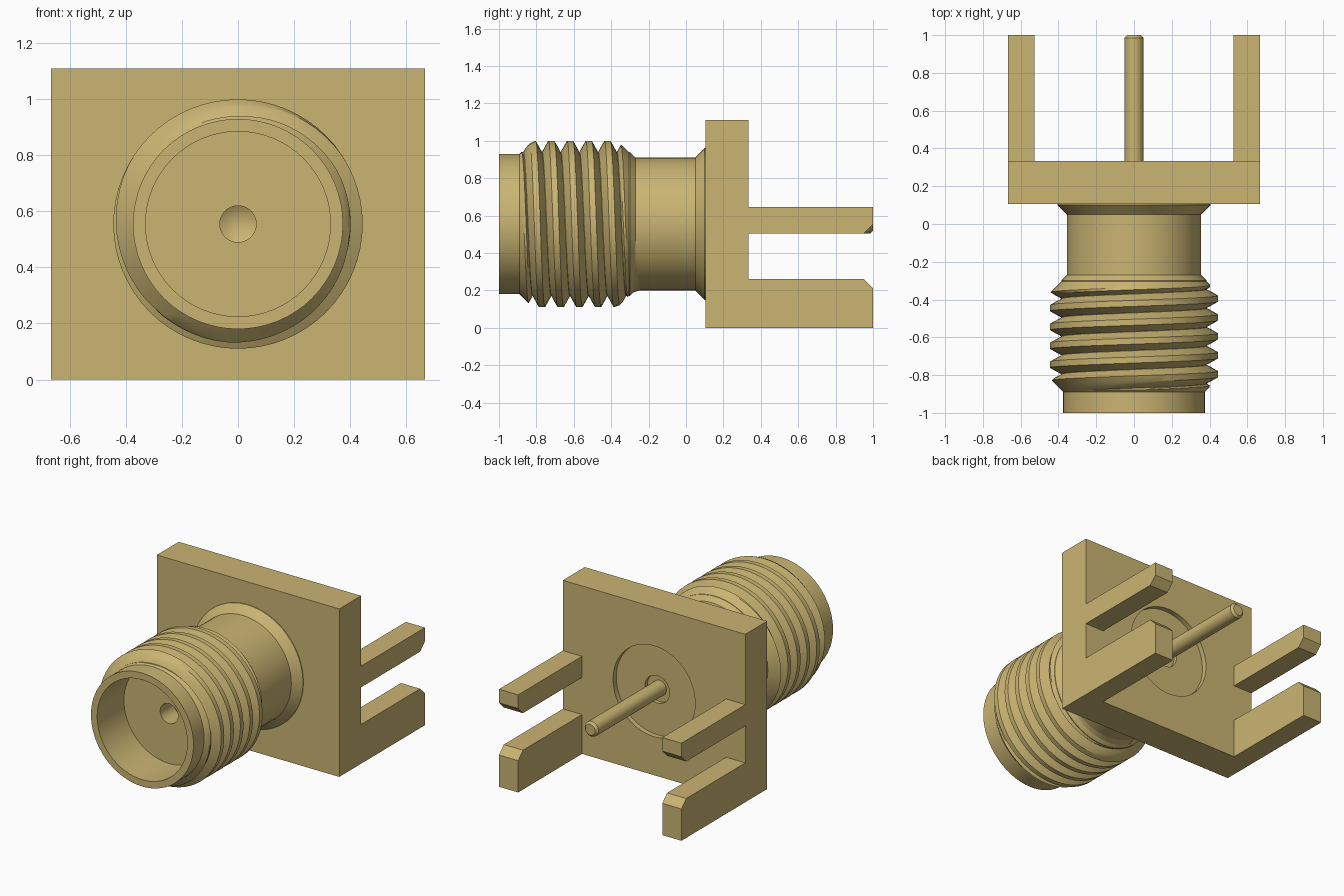
import bpy, bmesh, math

old = bpy.data.objects.get("Cube")
if old:
    bpy.data.objects.remove(old, do_unlink=True)

AXIS_Z = 0.555
SEG = 64

gold = bpy.data.materials.new("brushed gold")
gold.use_nodes = True
COLOUR = (0.59, 0.46, 0.17, 1)
gold.diffuse_color = COLOUR
gold.node_tree.nodes["Principled BSDF"].inputs["Base Color"].default_value = COLOUR


def finish(name, bm, smooth=True):
    bmesh.ops.remove_doubles(bm, verts=bm.verts, dist=1e-5)
    bmesh.ops.recalc_face_normals(bm, faces=bm.faces)
    mesh = bpy.data.meshes.new(name)
    bm.to_mesh(mesh)
    bm.free()
    mesh.materials.append(gold)
    if smooth:
        mesh.shade_smooth()
        mesh.set_sharp_from_angle(angle=math.radians(25))
    obj = bpy.data.objects.new(name, mesh)
    bpy.context.collection.objects.link(obj)
    return obj


def on_axis(y, r, t):
    return (r * math.sin(t), y, AXIS_Z + r * math.cos(t))


def revolve(bm, profile):
    """Spin (y, radius) points about the connector axis."""
    rings = []
    for y, r in profile:
        if r == 0:
            rings.append([bm.verts.new((0, y, AXIS_Z))] * SEG)
        else:
            rings.append([bm.verts.new(on_axis(y, r, 2 * math.pi * i / SEG))
                          for i in range(SEG)])
    for a, b in zip(rings, rings[1:]):
        for i in range(SEG):
            j = (i + 1) % SEG
            quad = list(dict.fromkeys((a[i], a[j], b[j], b[i])))
            bm.faces.new(quad)
    return rings


# Barrel: socket hole, insulator face, bore, rim, thread core, neck, flare
bm = bmesh.new()
revolve(bm, [(-0.54, 0), (-0.58, 0.065), (-0.72, 0.065), (-0.72, 0.09),
             (-0.72, 0.29), (-0.72, 0.33), (-1.0, 0.33), (-1.0, 0.375),
             (-0.89, 0.375), (-0.88, 0.385), (-0.30, 0.385), (-0.27, 0.355),
             (0.05, 0.355), (0.10, 0.405), (0.11, 0.405), (0.11, 0)])
finish("barrel", bm)

# Helical thread, trimmed by a cone at each end
PITCH, CREST = 0.1, 0.445
SECTION = [(-0.052, 0.38), (-0.04, 0.402), (-0.028, 0.424), (-0.016, CREST),
           (0.016, CREST), (0.028, 0.424), (0.04, 0.402), (0.052, 0.38)]


def trimmed(y, r):
    return max(0.345, min(r, 0.375 + (y + 0.89), 0.355 - (y + 0.275)))


bm = bmesh.new()
rows = []
for k in range(-SEG, int(5.6 * SEG) + 1):
    t = 2 * math.pi * k / SEG
    mid = -0.82 + PITCH * k / SEG
    rows.append([bm.verts.new(on_axis(mid + d, trimmed(mid + d, r), t))
                 for d, r in SECTION])
for a, b in zip(rows, rows[1:]):
    for i in range(len(SECTION)):
        j = (i + 1) % len(SECTION)
        bm.faces.new((a[i], a[j], b[j], b[i]))
bm.faces.new(rows[0])
bm.faces.new(rows[-1])
finish("screw_thread", bm)

# Mounting plate with a shallow round recess in its back
bm = bmesh.new()
W, H, Y0, Y1 = 0.667, 1.11, 0.105, 0.333
corners = [(-W, 0), (W, 0), (W, H), (-W, H)]
front = [bm.verts.new((x, Y0, z)) for x, z in corners]
back = [bm.verts.new((x, Y1, z)) for x, z in corners]
bm.faces.new(front)
for i in range(4):
    j = (i + 1) % 4
    bm.faces.new((front[i], front[j], back[j], back[i]))
revolve(bm, [(Y1, 0.30), (0.30, 0.30), (0.30, 0.09), (0.275, 0.09), (0.275, 0)])
rim = [e for e in bm.edges if e.is_boundary]
bmesh.ops.triangle_fill(bm, edges=rim, use_beauty=True, normal=(0, 1, 0))
finish("mounting_plate", bm)

# Centre contact pin
bm = bmesh.new()
revolve(bm, [(0.25, 0), (0.25, 0.05), (0.985, 0.05), (1.0, 0.036), (1.0, 0)])
finish("centre_pin", bm)

# Board legs, two on each side, each with one chamfered tip corner
LEGS = {
    "upper_leg": [(Y1, 0.505), (0.95, 0.505), (1, 0.555), (1, 0.645), (Y1, 0.645)],
    "lower_leg": [(Y1, 0), (1, 0), (1, 0.21), (0.95, 0.26), (Y1, 0.26)],
}
for side, s in (("left", 1), ("right", -1)):
    for name, outline in LEGS.items():
        bm = bmesh.new()
        inner = [bm.verts.new((s * 0.527, y, z)) for y, z in outline]
        outer = [bm.verts.new((s * W, y, z)) for y, z in outline]
        bm.faces.new(inner)
        bm.faces.new(outer)
        for i in range(len(outline)):
            j = (i + 1) % len(outline)
            bm.faces.new((inner[i], inner[j], outer[j], outer[i]))
        finish(side + "_" + name, bm, smooth=False)
